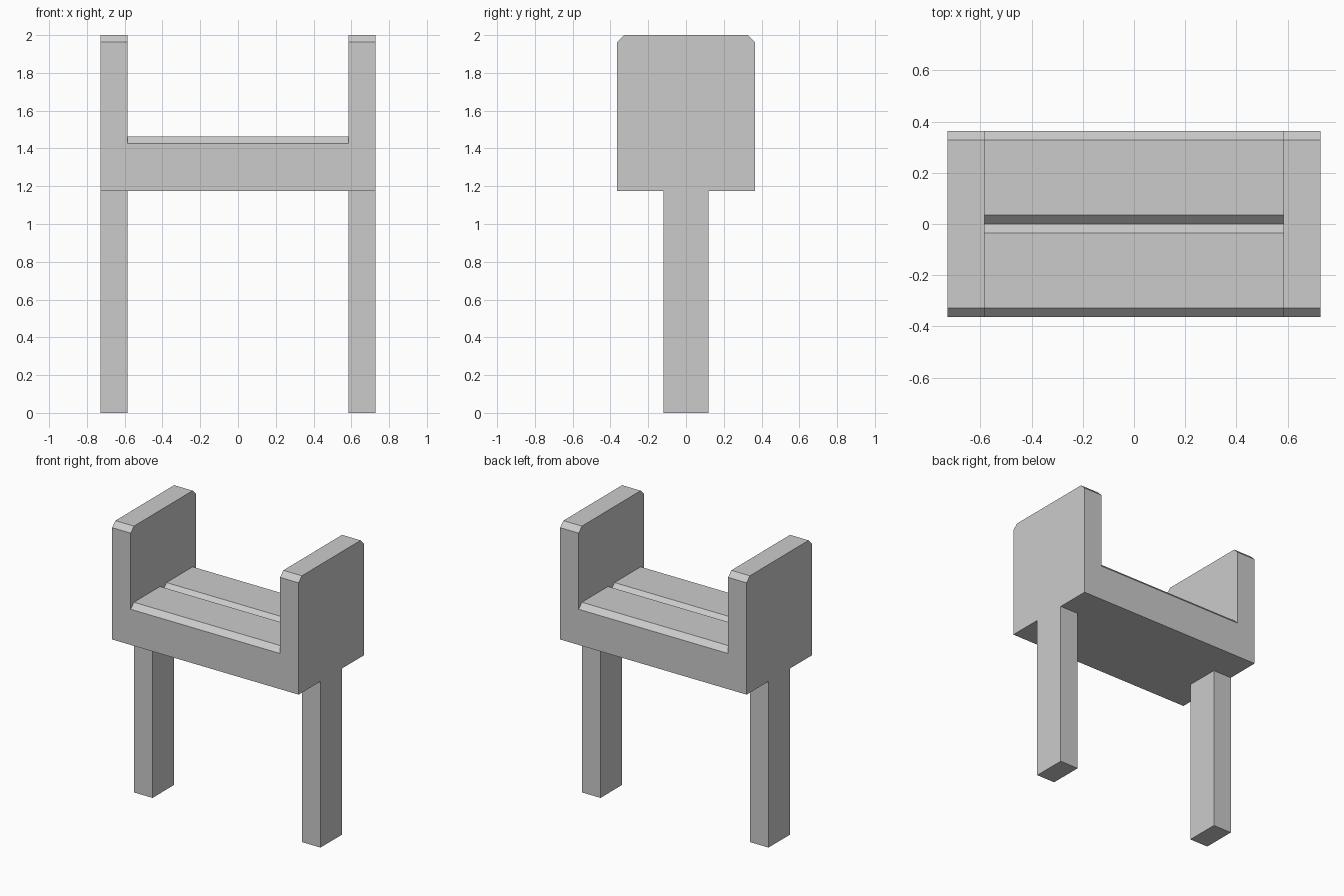
import bpy

if "Cube" in bpy.data.objects:
    bpy.data.objects.remove(bpy.data.objects["Cube"])

ARM_IN, ARM_OUT = 0.584, 0.729   # inner and outer x of arms and legs
DEPTH = 0.364                    # half depth of the body
LEG = 0.12                       # half depth of the legs
BASE, SEAT, TOP = 1.174, 1.462, 2.0
C = 0.036                        # chamfer size


def extrude_x(name, profile, x0, x1):
    """Solid made by extruding a (y, z) profile from x0 to x1."""
    n = len(profile)
    verts = [(x, y, z) for x in (x0, x1) for y, z in profile]
    faces = [tuple(reversed(range(n))), tuple(range(n, 2 * n))]
    faces += [(i, (i + 1) % n, n + (i + 1) % n, n + i) for i in range(n)]
    mesh = bpy.data.meshes.new(name)
    mesh.from_pydata(verts, [], faces)
    obj = bpy.data.objects.new(name, mesh)
    bpy.context.collection.objects.link(obj)
    return obj


# Seat slab: chamfered front and back edges, V groove along the middle
seat_profile = [(-DEPTH, BASE), (DEPTH, BASE), (DEPTH, SEAT - C), (DEPTH - C, SEAT),
                (C, SEAT), (0, SEAT - C), (-C, SEAT),
                (-DEPTH + C, SEAT), (-DEPTH, SEAT - C)]
extrude_x("seat", seat_profile, -ARM_IN, ARM_IN)

arm_profile = [(-DEPTH, BASE), (DEPTH, BASE), (DEPTH, TOP - C), (DEPTH - C, TOP),
               (-DEPTH + C, TOP), (-DEPTH, TOP - C)]
leg_profile = [(-LEG, 0), (LEG, 0), (LEG, BASE), (-LEG, BASE)]

# Armrest panels and legs on both sides
for side, x0, x1 in (("left", -ARM_OUT, -ARM_IN), ("right", ARM_IN, ARM_OUT)):
    extrude_x(side + "_armrest", arm_profile, x0, x1)
    extrude_x(side + "_leg", leg_profile, x0, x1)
